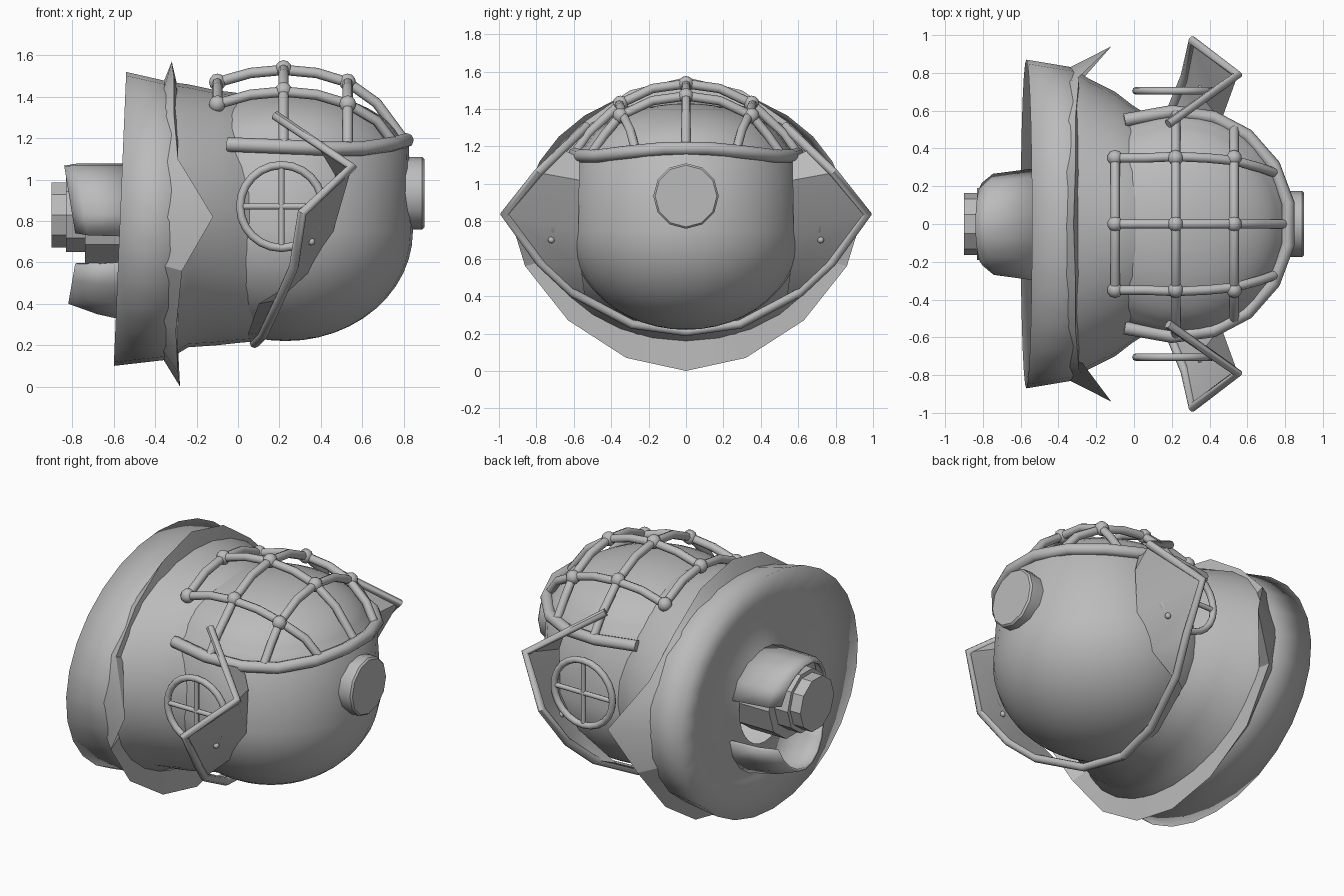
import bpy, bmesh
from math import sin, cos, pi, radians, atan2
from mathutils import Matrix

cube = bpy.data.objects.get("Cube")
if cube:
    bpy.data.objects.remove(cube, do_unlink=True)

GREY = (0.5, 0.5, 0.5, 1)
metal = bpy.data.materials.new("plain grey")
metal.use_nodes = True
metal.diffuse_color = GREY
metal.node_tree.nodes["Principled BSDF"].inputs["Base Color"].default_value = GREY


def activate(ob):
    bpy.ops.object.select_all(action='DESELECT')
    ob.select_set(True)
    bpy.context.view_layer.objects.active = ob


def finish(name, bm, angle=35):
    """Turn a bmesh into a shaded object."""
    bmesh.ops.recalc_face_normals(bm, faces=bm.faces)
    me = bpy.data.meshes.new(name)
    bm.to_mesh(me)
    bm.free()
    me.materials.append(metal)
    ob = bpy.data.objects.new(name, me)
    bpy.context.collection.objects.link(ob)
    activate(ob)
    bpy.ops.object.shade_smooth_by_angle(angle=radians(angle))
    return ob


def tube(name, points, radius, cyclic=False):
    """Round rod along a polyline."""
    cu = bpy.data.curves.new(name, 'CURVE')
    cu.dimensions = '3D'
    cu.bevel_depth = radius
    cu.bevel_resolution = 2
    cu.use_fill_caps = True
    sp = cu.splines.new('POLY')
    sp.points.add(len(points) - 1)
    for p, co in zip(sp.points, points):
        p.co = (*co, 1)
    sp.use_cyclic_u = cyclic
    cu.materials.append(metal)
    ob = bpy.data.objects.new(name, cu)
    bpy.context.collection.objects.link(ob)
    activate(ob)
    bpy.ops.object.convert(target='MESH')
    bpy.ops.object.shade_smooth_by_angle(angle=radians(50))


def ball(name, co, radius):
    bm = bmesh.new()
    bmesh.ops.create_uvsphere(bm, u_segments=10, v_segments=6, radius=radius,
                              matrix=Matrix.Translation(co))
    finish(name, bm, 50)


def loft(name, rings, closed=True, caps=False, angle=35):
    """Skin a list of point rings."""
    bm = bmesh.new()
    rows = [[bm.verts.new(p) for p in r] for r in rings]
    n = len(rows[0])
    for a, b in zip(rows, rows[1:]):
        for i in range(n if closed else n - 1):
            j = (i + 1) % n
            bm.faces.new((a[i], a[j], b[j], b[i]))
    if caps:
        bm.faces.new(rows[0])
        bm.faces.new(rows[-1])
    return finish(name, bm, angle)


def oval(x, a, top, bottom, tilt=0, n=28, start=0, end=360):
    """Oval ring across the long axis; part of a turn if start and end say so."""
    full = end - start == 360
    pts = []
    for i in range(n if full else n + 1):
        t = radians(start + (end - start) * i / n)
        pts.append((x + tilt * sin(t), a * cos(t),
                    (top + bottom) / 2 + (top - bottom) / 2 * sin(t)))
    return pts


def mirrored(points, side):
    return [(x, side * y, z) for x, y, z in points]


# Collar: flared shell, closed behind by a shallow dish with a soft rim
loft("collar_shell", [
    oval(-0.54, 0.25, 1.08, 0.5),
    oval(-0.5, 0.38, 1.17, 0.4),
    oval(-0.5, 0.58, 1.3, 0.28),
    oval(-0.57, 0.87, 1.52, 0.1, 0.03),
    oval(-0.33, 0.83, 1.47, 0.13, 0.01),
    oval(-0.24, 0.77, 1.46, 0.19),
    oval(-0.1, 0.7, 1.43, 0.2),
    oval(-0.01, 0.63, 1.42, 0.21),
    oval(0.1, 0.56, 1.36, 0.22)], angle=130)

# Dome: shallow crown above a straight wall and a round bowl
bm = bmesh.new()
bmesh.ops.create_uvsphere(bm, u_segments=32, v_segments=24, radius=1)
for v in bm.verts:
    x, y, z = v.co
    if z > 0.2:
        v.co = (0.23 + 0.57 * x, 0.56 * y, 1.13 + 0.3 * z)
    elif z > 0.01:
        v.co = (0.23 + 0.6 * x, 0.59 * y, 1.16)
    else:
        v.co = (0.23 + 0.615 * x, 0.62 * y, 0.75 + 0.53 * z)
finish("dome", bm, 50)

# Flange: thin wedge ring with a forward point on each side
half = [(-0.32, 0, 1.57), (-0.31, 0.3, 1.5), (-0.31, 0.56, 1.32),
        (-0.29, 0.78, 1.1), (-0.12, 0.94, 0.82), (-0.27, 0.86, 0.56),
        (-0.3, 0.63, 0.27), (-0.29, 0.32, 0.07), (-0.28, 0, 0)]
outer = half + mirrored(half[-2:0:-1], -1)


def flange_root(x, a, h):
    ring = []
    for _, y, z in outer:
        t = atan2((z - 0.8) / h, y / a)
        ring.append((x, a * cos(t), 0.8 + h * sin(t)))
    return ring


loft("collar_flange", [flange_root(-0.36, 0.82, 0.67), outer,
                       flange_root(-0.29, 0.79, 0.64)], angle=25)

# Rail around the front of the dome
rail = [(-0.05, 0.55, 1.17), (0.2, 0.595, 1.16), (0.42, 0.565, 1.15),
        (0.6, 0.47, 1.15), (0.74, 0.31, 1.17), (0.815, 0.11, 1.19)]
tube("dome_rail", rail + mirrored(rail[::-1], -1), 0.035)

# Cage over the crown
heights = {-0.1: 0, 0.22: 0.065, 0.53: 0}
feet = {0.22: 0.59, 0.53: 0.5}
for x, lift in heights.items():
    arch = [(x, 0.35, 1.365 + lift), (x, 0.18, 1.445 + lift), (x, 0, 1.47 + lift)]
    path = arch + mirrored(arch[-2::-1], -1)
    if x in feet:
        side = [(x, feet[x], 1.17), (x, feet[x] - 0.07, 1.27)]
        path = side + path + mirrored(side[::-1], -1)
    tube("cage_arch", path, 0.025)
for s in (-1, 0, 1):
    base = 1.47 - 0.105 * abs(s)
    y = 0.35 * s
    tube("cage_spine", [(-0.1, y, base), (0.06, y, base + 0.045), (0.22, y * 1.02, base + 0.06),
                        (0.38, y, base + 0.045), (0.53, y * 0.96, base),
                        (0.67, y * 0.85, base - 0.1 + 0.02 * abs(s)),
                        (0.81 - 0.06 * abs(s), y * 0.77, 1.18)], 0.025)
    for x, lift in heights.items():
        ball("cage_knob", (x, y, base + lift), 0.042)

# Round front port
loft("front_port", [oval(x, r, 0.935 + r, 0.935 - r, n=12)
                    for x, r in ((0.75, 0.165), (0.84, 0.175), (0.89, 0.175), (0.9, 0.165))],
     caps=True)

# Side parts
for s in (-1, 1):
    # Round window ring with crossed bars
    cx, cy, cz, r = 0.21, 0.705 * s, 0.87, 0.2
    ring = [(cx + r * cos(i * pi / 12), cy, cz + r * sin(i * pi / 12)) for i in range(24)]
    tube("window_ring", ring, 0.02, True)
    tube("window_bar", [(cx - r, cy, cz), (cx + r, cy, cz)], 0.015)
    tube("window_bar", [(cx, cy, cz - r), (cx, cy, cz + r)], 0.015)

    # Pointed side guard: bent rod and the sheet joining it to the dome
    rod = [(0.18, 0.53, 1.31), (0.55, 0.79, 1.06), (0.31, 0.97, 0.84),
           (0.27, 0.78, 0.58), (0.2, 0.61, 0.42), (0.12, 0.29, 0.25), (0.08, 0, 0.21)]
    edge = [(0.37, 0.66, 1.185)] + rod[1:]
    inner = [(0.44, 0.57, 1.14), (0.47, 0.57, 1.02), (0.46, 0.575, 0.75),
             (0.34, 0.56, 0.55), (0.1, 0.54, 0.4), (0.05, 0.27, 0.26), (0.04, 0, 0.22)]
    tube("guard_rod", mirrored(rod, s), 0.024)
    loft("guard_sheet", [mirrored(edge, s), mirrored(inner, s)], closed=False, angle=60)
    ball("guard_stud", (0.355, 0.72 * s, 0.7), 0.018)

# Rear hub: stepped faceted plug
for name, x0, x1, r in (("hub_base", -0.5, -0.74, 0.245),
                        ("hub_middle", -0.72, -0.83, 0.19),
                        ("hub_cap", -0.81, -0.9, 0.165)):
    loft(name, [oval(x, r, 0.83 + r, 0.83 - r, n=10) for x in (x0, x1)], caps=True)

# Broken strap over the hub and loose flap under it
strap = loft("hub_strap", [oval(-0.52, 0.3, 1.08, 0.55, 0, 8, 10, 200),
                           oval(-0.74, 0.27, 1.08, 0.56, -0.04, 8, 10, 200),
                           oval(-0.8, 0.22, 1.07, 0.58, -0.04, 8, 10, 200)], closed=False)
flap = loft("hub_flap", [oval(-0.5, 0.32, 1.2, 0.31, 0, 8, 200, 340),
                         oval(-0.68, 0.28, 1.08, 0.35, 0, 8, 200, 340),
                         oval(-0.77, 0.24, 0.98, 0.4, 0.05, 8, 200, 340)], closed=False)
for ob in (strap, flap):
    ob.modifiers.new("thickness", 'SOLIDIFY').thickness = 0.015
